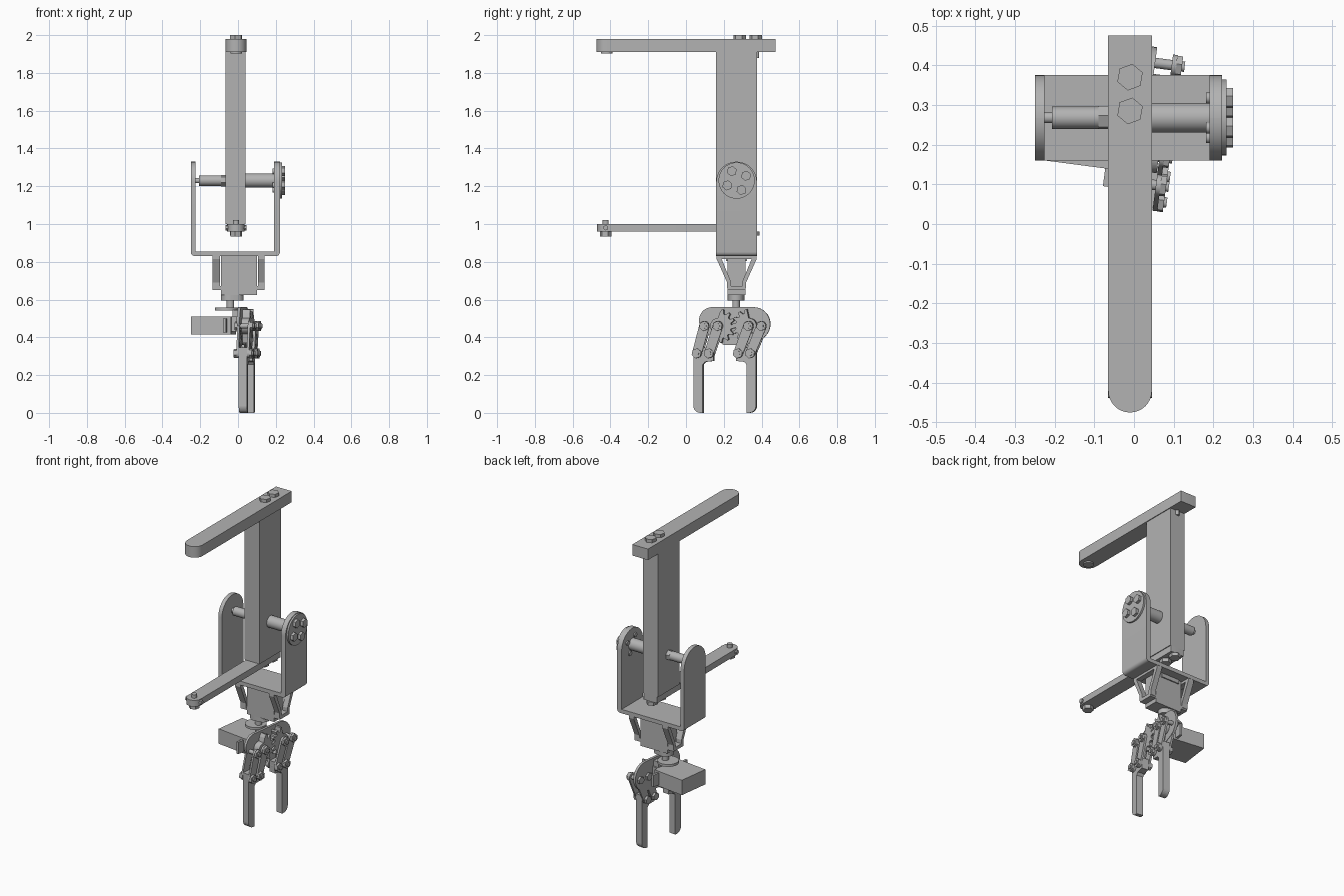
import bpy, bmesh, math
from mathutils import Matrix, Vector
from mathutils.geometry import convex_hull_2d

old = bpy.data.objects.get("Cube")
if old:
    bpy.data.objects.remove(old)

grey = bpy.data.materials.new("plain grey")
grey.use_nodes = True
COLOUR = (0.45, 0.45, 0.45, 1)
grey.diffuse_color = COLOUR
grey.node_tree.nodes["Principled BSDF"].inputs["Base Color"].default_value = COLOUR

# Axis maps: profile (u, v) and extrusion w to world space
AXES = {"x": lambda u, v, w: (w, u, v),
        "y": lambda u, v, w: (u, w, v),
        "z": lambda u, v, w: (u, v, w)}


def finish(name, bm, smooth=False):
    bmesh.ops.recalc_face_normals(bm, faces=bm.faces)
    mesh = bpy.data.meshes.new(name)
    bm.to_mesh(mesh)
    bm.free()
    mesh.materials.append(grey)
    ob = bpy.data.objects.new(name, mesh)
    bpy.context.collection.objects.link(ob)
    if smooth:
        bpy.ops.object.select_all(action="DESELECT")
        ob.select_set(True)
        bpy.context.view_layer.objects.active = ob
        bpy.ops.object.shade_smooth_by_angle(angle=math.radians(30))
    return ob


def extrude_bm(points, axis, lo, hi):
    bm = bmesh.new()
    f = AXES[axis]
    a = [bm.verts.new(f(u, v, lo)) for u, v in points]
    b = [bm.verts.new(f(u, v, hi)) for u, v in points]
    bm.faces.new(a)
    bm.faces.new(b)
    n = len(points)
    for i in range(n):
        bm.faces.new((a[i], a[(i + 1) % n], b[(i + 1) % n], b[i]))
    return bm


def prism(name, points, axis, lo, hi, smooth=False):
    return finish(name, extrude_bm(points, axis, lo, hi), smooth)


def box(name, x, y, z):
    return prism(name, [(x[0], y[0]), (x[1], y[0]), (x[1], y[1]), (x[0], y[1])], "z", *z)


def ring(u, v, r, sides=32, turn=0):
    return [(u + r * math.cos(turn + math.tau * i / sides),
             v + r * math.sin(turn + math.tau * i / sides)) for i in range(sides)]


def rod(name, axis, u, v, r, lo, hi):
    return prism(name, ring(u, v, r), axis, lo, hi, True)


def hexagon(name, axis, u, v, r, lo, hi):
    return prism(name, ring(u, v, r, 6, 0.35), axis, lo, hi)


def hull(name, circles, axis, lo, hi):
    """Plate wrapped tightly round a set of circles (u, v, radius)."""
    pts = [Vector(p) for c in circles for p in ring(*c)]
    return prism(name, [pts[i] for i in convex_hull_2d(pts)], axis, lo, hi, True)


# Post with its upper arm and lower arm
MID = -0.01
hull("upper_arm", [(MID, -0.42, 0.055), (-0.064, 0.474, 0.001), (0.044, 0.474, 0.001)], "z", 1.91, 1.98)
rod("upper_arm_socket", "z", MID, -0.42, 0.03, 1.902, 1.912)
box("post", (-0.065, 0.04), (0.16, 0.375), (1.0, 1.91))
hull("lower_arm", [(MID, -0.425, 0.045), (-0.058, 0.374, 0.001), (0.034, 0.374, 0.001)], "z", 0.96, 1.0)
for y in (0.285, 0.37):
    hexagon("upper_bolt", "z", MID, y, 0.034, 1.98, 2.0)
    hexagon("lower_bolt", "z", MID, y - 0.015, 0.034, 0.938, 0.96)
rod("upper_bolt_end", "z", MID, 0.375, 0.012, 1.88, 1.91)
hexagon("arm_end_nut", "z", MID, -0.425, 0.032, 0.935, 0.96)
rod("arm_end_pin", "z", MID, -0.425, 0.016, 0.96, 1.022)
hexagon("arm_side_bolt", "x", -0.425, 0.98, 0.014, -0.065, 0.045)

# Fork bracket with round tops and softened bottom corners
fork_profile = [(-0.25, 0.83), (0.222, 0.83), (0.222, 1.33), (0.19, 1.33),
                (0.19, 0.855), (-0.225, 0.855), (-0.225, 1.33), (-0.25, 1.33)]
fork = extrude_bm(fork_profile, "y", 0.16, 0.375)


def round_edges(bm, test, offset, segments):
    edges = [e for e in bm.edges if test(e.verts[0].co, e.verts[1].co)]
    bmesh.ops.bevel(bm, geom=edges, offset=offset, segments=segments,
                    profile=0.5, affect="EDGES", clamp_overlap=False)


round_edges(fork, lambda a, b: min(a.z, b.z) > 1.32 and abs(a.y - b.y) < 0.001, 0.107, 14)
round_edges(fork, lambda a, b: max(a.z, b.z) < 0.84 and abs(a.x - b.x) < 0.001, 0.022, 5)
finish("fork_bracket", fork, True)

# Shoulder axle, flange and hub
AY, AZ = 0.268, 1.23
rod("axle_tip", "x", AY, AZ, 0.014, -0.23, -0.205)
rod("axle_short_side", "x", AY, AZ, 0.028, -0.207, -0.09)
hexagon("axle_collar", "x", AY, AZ, 0.031, -0.09, -0.065)
rod("axle_long_side", "x", AY, AZ, 0.037, 0.04, 0.19)
rod("hub_disc", "x", AY, AZ, 0.096, 0.222, 0.233)
for i in range(4):
    a = math.radians(27 + 90 * i)
    u, v = AY + 0.056 * math.cos(a), AZ + 0.056 * math.sin(a)
    hexagon("hub_bolt", "x", u, v, 0.027, 0.233, 0.25)
    rod("hub_bolt_end", "x", u, v, 0.014, 0.182, 0.19)

# Wrist motor held between sloping struts
box("wrist_motor", (-0.09, 0.10), (0.22, 0.315), (0.67, 0.83))
box("wrist_motor_label_plate", (-0.07, 0.06), (0.213, 0.322), (0.805, 0.83))
for lo, hi in ((-0.135, -0.095), (0.105, 0.14)):
    for s in (-1, 1):
        strut = [(0.268 + s * d, z) for d, z in
                 ((0.106, 0.83), (0.106, 0.815), (0.05, 0.69), (0.05, 0.66), (0.03, 0.66), (0.03, 0.695), (0.086, 0.83))]
        prism("wrist_strut", strut, "x", lo, hi)
    box("strut_cap", (lo, hi), (0.165, 0.371), (0.815, 0.831))
box("wrist_plate", (-0.135, 0.14), (0.22, 0.315), (0.65, 0.672))
box("wrist_gearbox", (-0.09, 0.10), (0.22, 0.315), (0.625, 0.65))
hull("wrist_collar", [(-0.045, 0.265, 0.045), (-0.01, 0.265, 0.04)], "z", 0.595, 0.625)
rod("wrist_shaft", "z", -0.04, 0.265, 0.02, 0.555, 0.6)
rod("wrist_horn", "z", -0.06, 0.265, 0.062, 0.543, 0.558)

# Gripper, built square and then turned slightly about the vertical
before = set(bpy.context.scene.objects)
hull("gripper_plate", [(0.135, 0.49, 0.07), (0.355, 0.47, 0.09), (0.2, 0.372, 0.012), (0.3, 0.372, 0.012)],
     "x", -0.036, -0.02)


def gear(name, u, v, facing, phase):
    pts = []
    for i in range(56):
        a = math.tau * i / 56
        toothed = math.cos(a - facing) > 0.1
        r = (0.09 if (i + phase) % 4 < 2 else 0.07) if toothed else 0.042
        pts.append((u + r * math.cos(a), v + r * math.sin(a)))
    prism(name, pts, "x", -0.02, 0.02)


gear("front_gear", 0.172, 0.46, 0, 1)
gear("back_gear", 0.335, 0.46, math.pi, 1)

# Parallel links: top pivot y and bottom pivot y
for name, top, low in (("front_outer", 0.10, 0.06), ("front_inner", 0.172, 0.125),
                       ("back_inner", 0.335, 0.28), ("back_outer", 0.405, 0.345)):
    for lo, hi in ((0.022, 0.034), (-0.034, -0.022)):
        hull(name + "_link", [(top, 0.46, 0.027), (low, 0.315, 0.025)], "x", lo, hi)
    for y, z in ((top, 0.46), (low, 0.315)):
        rod(name + "_pin", "x", y, z, 0.013, -0.045, 0.055)
        hexagon(name + "_bolt", "x", y, z, 0.027, 0.034, 0.048)
        hexagon(name + "_nut", "x", y, z, 0.024, -0.05, -0.034)

# Fingers mirrored across the gripper
C = 0.2075
half = [(0.167, 0.345), (0.06, 0.345), (0.06, 0.275), (0.105, 0.27), (0.117, 0.255), (0.117, 0.0), (0.13, 0.0)]
half += [(0.13 + 0.037 * math.sin(t * math.pi / 12), 0.037 - 0.037 * math.cos(t * math.pi / 12))
         for t in range(1, 7)]
for name, s in (("front_finger", -1), ("back_finger", 1)):
    prism(name, [(C + s * u, v) for u, v in half], "x", -0.022, 0.022)

# Gripper motor and its mounts
box("gripper_motor", (-0.289, -0.075), (0.125, 0.325), (0.415, 0.51))
box("motor_ears", (-0.11, -0.095), (0.08, 0.37), (0.425, 0.50))
box("motor_mount", (-0.075, -0.036), (0.15, 0.3), (0.43, 0.51))
box("horn_bracket", (-0.075, -0.036), (0.2, 0.29), (0.51, 0.545))

# Turn the whole gripper
turn = (Matrix.Translation((0.047, 0.205, 0)) @ Matrix.Rotation(math.radians(-7.5), 4, "Z")
        @ Matrix.Translation((0, -0.205, 0)))
for ob in set(bpy.context.scene.objects) - before:
    ob.data.transform(turn)
